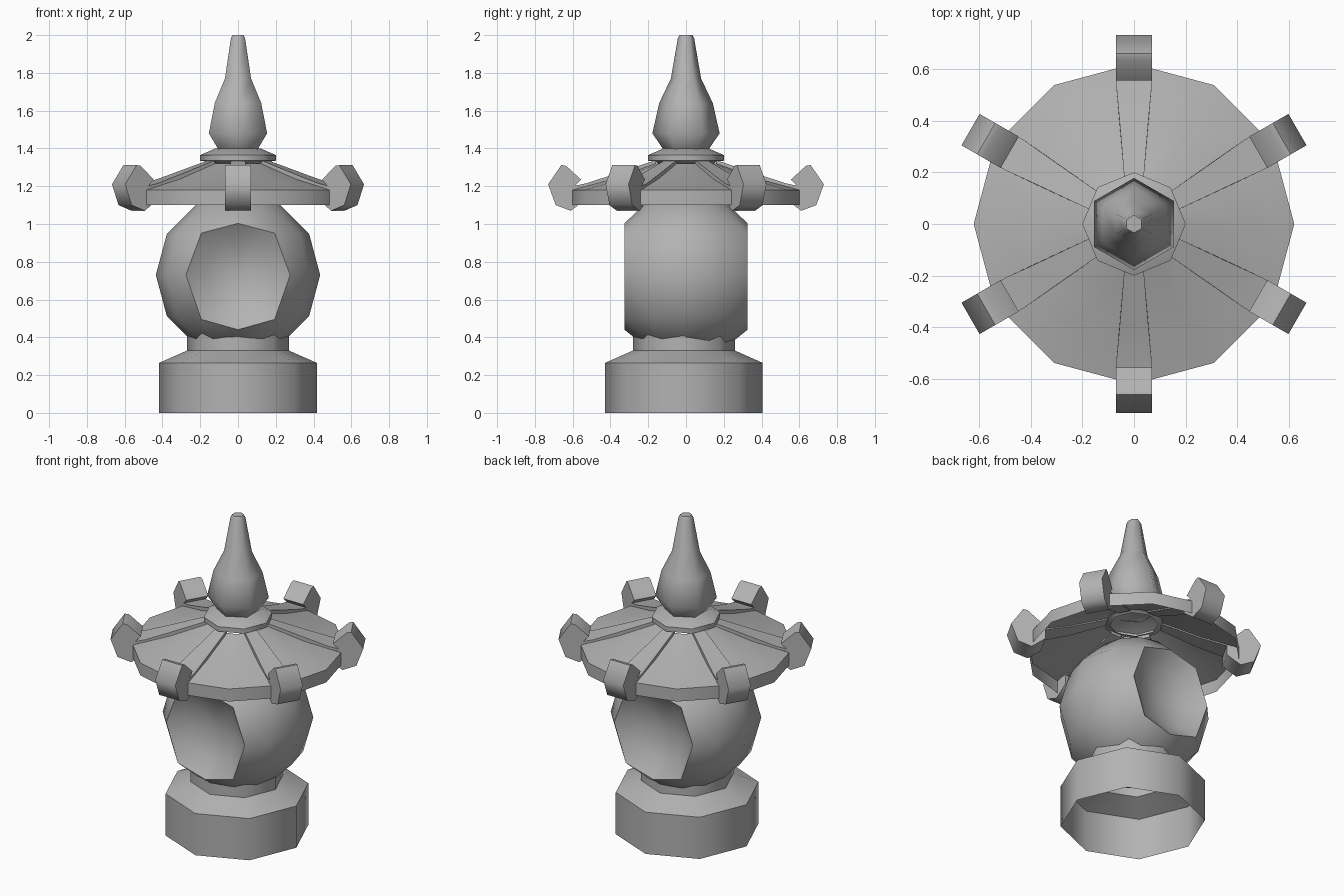
import bpy, bmesh
from math import sin, cos, pi, radians
from mathutils import Matrix, Vector

if "Cube" in bpy.data.objects:
    bpy.data.objects.remove(bpy.data.objects["Cube"])

# Dark grey stone
stone = bpy.data.materials.new("stone")
stone.diffuse_color = (.45, .45, .45, 1)
stone.use_nodes = True
stone.node_tree.nodes["Principled BSDF"].inputs["Base Color"].default_value = stone.diffuse_color


def finish(bm, name, angle, loc=(0, 0, 0)):
    bmesh.ops.recalc_face_normals(bm, faces=bm.faces)
    me = bpy.data.meshes.new(name)
    bm.to_mesh(me)
    bm.free()
    me.materials.append(stone)
    me.shade_smooth()
    me.set_sharp_from_angle(angle=radians(angle))
    ob = bpy.data.objects.new(name, me)
    ob.location = loc
    bpy.context.collection.objects.link(ob)
    return ob


def lathe(name, profile, sides, angle, cap=False, loc=(0, 0, 0)):
    """Turn (radius, z) points round z, with a corner facing the front."""
    bm = bmesh.new()
    rings = []
    for r, z in profile:
        rings.append([bm.verts.new((r * sin(2 * pi * i / sides),
                                    -r * cos(2 * pi * i / sides), z))
                      for i in range(sides)])
    for a, b in zip(rings, rings[1:]):
        for i in range(sides):
            j = (i + 1) % sides
            bm.faces.new((a[i], a[j], b[j], b[i]))
    if cap:
        bm.faces.new(rings[-1])
    return finish(bm, name, angle, loc)


def prism(bm, section):
    """Closed (r, z, half width) outline in the xz plane, thickened along y."""
    left = [bm.verts.new((r, -w, z)) for r, z, w in section]
    right = [bm.verts.new((r, w, z)) for r, z, w in section]
    bm.faces.new(left)
    bm.faces.new(right[::-1])
    n = len(section)
    for i in range(n):
        j = (i + 1) % n
        bm.faces.new((left[i], right[i], right[j], left[j]))


# Hollow octagonal foot with its neck
lathe("base", [(.417, 0), (.417, .265), (.27, .33), (.27, .42)], 8, 48,
      loc=(0, -.011, 0))

# Round lamp chamber, sliced front and back, with dished windows
bm = bmesh.new()
bmesh.ops.create_uvsphere(bm, u_segments=12, v_segments=6, radius=.435)
for s in (-1, 1):
    bmesh.ops.bisect_plane(bm, geom=bm.verts[:] + bm.edges[:] + bm.faces[:],
                           dist=.002, plane_co=(0, s * .3263, 0),
                           plane_no=(0, s, 0), clear_outer=True)
rim = [e for e in bm.edges if e.is_boundary]
for v in {v for e in rim for v in e.verts}:
    v.co.x *= 1.03
    v.co.z *= 1.08 if v.co.z < 0 else 1.02
windows = bmesh.ops.edgeloop_fill(bm, edges=rim)["faces"]
bmesh.ops.recalc_face_normals(bm, faces=bm.faces)
bmesh.ops.inset_individual(bm, faces=windows, thickness=.1, depth=-.07)
for v in bmesh.ops.poke(bm, faces=windows)["verts"]:
    v.co.y *= .85
finish(bm, "lamp_chamber", 38, (0, 0, .73))

# Twelve-sided roof shell
lathe("roof", [(.62, 1.10), (.62, 1.18), (.40, 1.238), (.17, 1.32)], 12, 40)

# Six tapering roof ribs ending in curled hooks
rib = [(.16, 1.312, .036), (.38, 1.232, .055), (.60, 1.172, .07),
       (.60, 1.20, .07), (.53, 1.215, .068), (.40, 1.257, .056),
       (.16, 1.338, .036)]
hook = [(.53, 1.13), (.61, 1.07), (.69, 1.10), (.73, 1.21),
        (.66, 1.312), (.635, 1.308), (.555, 1.235), (.60, 1.19), (.53, 1.19)]
for k in range(6):
    bm = bmesh.new()
    prism(bm, rib)
    prism(bm, [(r, z, .07) for r, z in hook])
    bmesh.ops.rotate(bm, verts=bm.verts, cent=Vector((0, 0, 0)),
                     matrix=Matrix.Rotation(radians(30 + 60 * k), 3, 'Z'))
    finish(bm, f"roof_rib_{k + 1}", 58)

# Octagonal collar and six-sided finial
lathe("collar", [(.14, 1.315), (.16, 1.33), (.20, 1.335), (.20, 1.365),
                 (.12, 1.40)], 8, 48, cap=True)
lathe("finial", [(.12, 1.395), (.178, 1.48), (.142, 1.64), (.08, 1.77),
                 (.043, 1.985), (.034, 2.0)], 6, 61, cap=True)
